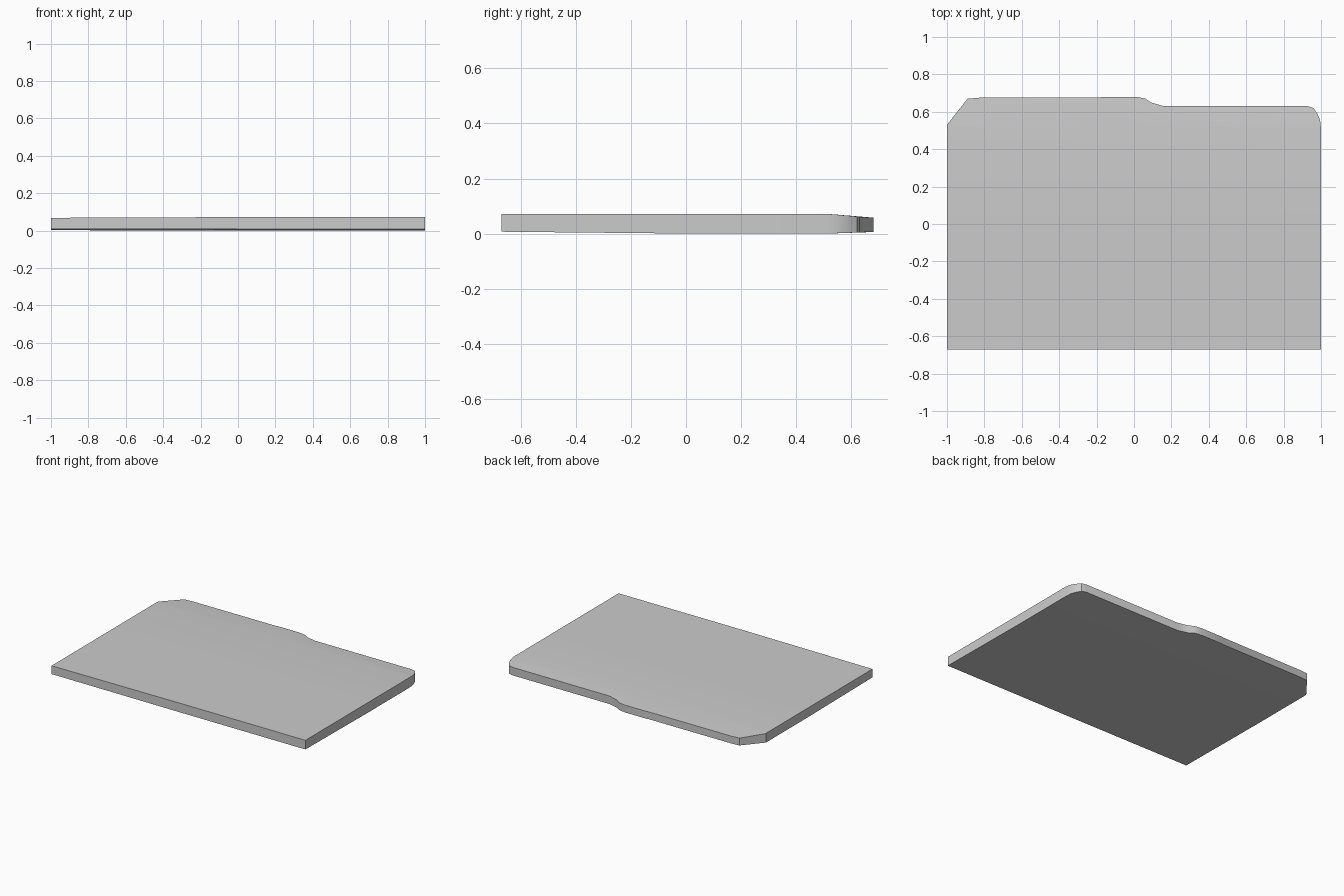
import bpy, bmesh

if "Cube" in bpy.data.objects:
    bpy.data.objects.remove(bpy.data.objects["Cube"])

# Folder outline seen from above: tab on the left half, rounded right corner
outline = [(-1, -0.67), (1, -0.67), (1, 0.51), (0.995, 0.555), (0.98, 0.59),
           (0.96, 0.62), (0.93, 0.63), (0.16, 0.63), (0.09, 0.65), (0.06, 0.67),
           (0.03, 0.677), (0.0, 0.68), (-0.17, 0.68), (-0.18, 0.677),
           (-0.83, 0.675), (-0.89, 0.67), (-1, 0.53)]


def lerp(a, b, t):
    return a + (b - a) * max(0.0, min(1.0, t))


def top_z(x, y):
    # Flat cover that slopes down towards the rear edge
    z = lerp(0.068, 0.072, (x + 1) / 1.0)
    return lerp(z, 0.058, (y - 0.51) / 0.16)


def bottom_z(x, y):
    # Underside sags slightly from the front edge, lifting at the rear
    z = lerp(0.009, 0.002, (y + 0.67) / 0.7)
    z = lerp(z, z - 0.002, x + 1)
    return lerp(z, 0.006, (y - 0.51) / 0.16)


# Folder body: extruded outline, creased across the rear and along the middle
bm = bmesh.new()
face = bm.faces.new([bm.verts.new((x, y, 0)) for x, y in outline])
for axis, cut in [((0, 1, 0), 0.51), ((0, 1, 0), 0.03), ((1, 0, 0), 0.0)]:
    bmesh.ops.bisect_plane(bm, geom=bm.verts[:] + bm.edges[:] + bm.faces[:],
                           plane_co=tuple(c * cut for c in axis), plane_no=axis, dist=1e-5)
lower = bm.verts[:]
ret = bmesh.ops.extrude_face_region(bm, geom=bm.faces[:], use_keep_orig=True)
upper = [g for g in ret["geom"] if isinstance(g, bmesh.types.BMVert)]
for v in lower:
    v.co.z = bottom_z(v.co.x, v.co.y)
for v in upper:
    v.co.z = top_z(v.co.x, v.co.y)
bmesh.ops.recalc_face_normals(bm, faces=bm.faces[:])

mesh = bpy.data.meshes.new("folder_body")
bm.to_mesh(mesh)
bm.free()
folder = bpy.data.objects.new("folder_body", mesh)
bpy.context.collection.objects.link(folder)
bpy.context.view_layer.objects.active = folder
folder.select_set(True)
bpy.ops.object.shade_smooth_by_angle(angle=0.5)
